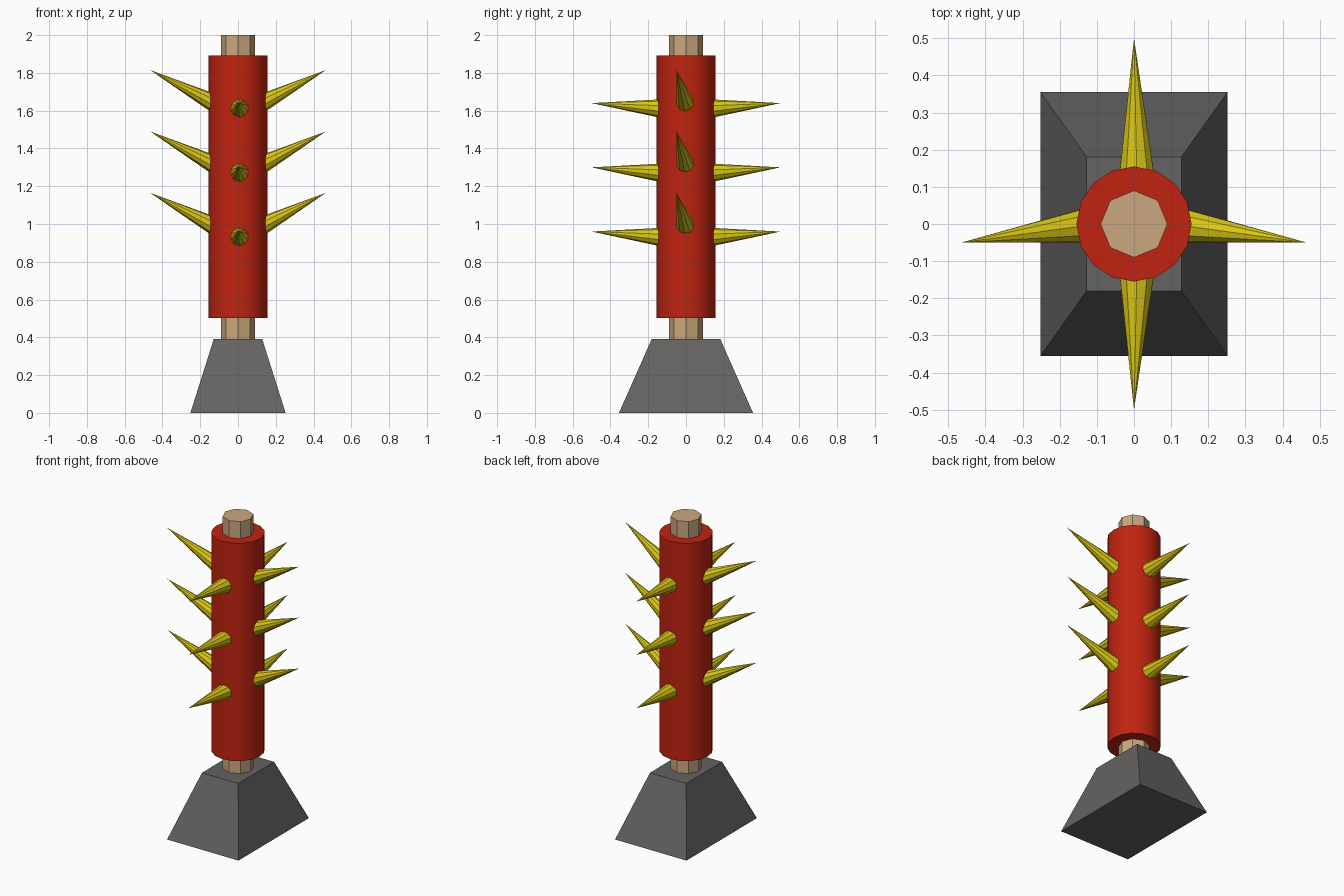
import bpy
import bmesh
import math
from mathutils import Vector, Matrix

if "Cube" in bpy.data.objects:
    bpy.data.objects.remove(bpy.data.objects["Cube"])


def material(name, rgb):
    m = bpy.data.materials.new(name)
    m.diffuse_color = (*rgb, 1)
    m.use_nodes = True
    m.node_tree.nodes["Principled BSDF"].inputs["Base Color"].default_value = m.diffuse_color
    return m


WOOD = material("tan wood", (0.60, 0.39, 0.21))
RED = material("red paint", (0.53, 0.017, 0.005))
YELLOW = material("yellow spike", (0.70, 0.57, 0.007))
GREY = material("dark grey", (0.13, 0.125, 0.122))


def add_object(name, bm, mat):
    mesh = bpy.data.meshes.new(name)
    bmesh.ops.recalc_face_normals(bm, faces=bm.faces)
    bm.to_mesh(mesh)
    bm.free()
    mesh.materials.append(mat)
    ob = bpy.data.objects.new(name, mesh)
    bpy.context.collection.objects.link(ob)
    return ob


def column(name, radius, sides, z0, z1, mat):
    """Upright prism with a corner on the +x axis."""
    bm = bmesh.new()
    rings = [[bm.verts.new((radius * math.cos(math.tau * i / sides),
                            radius * math.sin(math.tau * i / sides), z))
              for i in range(sides)] for z in (z0, z1)]
    bm.faces.new(rings[0])
    bm.faces.new(rings[1])
    for i in range(sides):
        j = (i + 1) % sides
        bm.faces.new((rings[0][i], rings[0][j], rings[1][j], rings[1][i]))
    return add_object(name, bm, mat)


def spike(name, root, tip, radius):
    """Cone whose radius is given at the drum surface, sunk into the drum."""
    root, tip = Vector(root), Vector(tip)
    sunk = root + (root - tip) * 0.2
    axis = tip - sunk
    bm = bmesh.new()
    bmesh.ops.create_cone(
        bm, cap_ends=True, segments=10, radius1=radius * 1.2, radius2=0,
        depth=axis.length,
        matrix=Matrix.Translation((sunk + tip) / 2)
        @ axis.to_track_quat('Z', 'Y').to_matrix().to_4x4())
    bmesh.ops.remove_doubles(bm, verts=bm.verts, dist=1e-5)
    add_object(name, bm, YELLOW)


# Tapered foot
bm = bmesh.new()
bmesh.ops.create_cube(bm, size=2)
for v in bm.verts:
    top = v.co.z > 0
    v.co.x *= 0.128 if top else 0.252
    v.co.y *= 0.181 if top else 0.355
    v.co.z = 0.392 if top else 0
add_object("foot", bm, GREY)

# Wooden post and red drum
column("post", 0.09, 8, 0.35, 2.0, WOOD)
drum = column("drum", 0.155, 16, 0.503, 1.892, RED)
bpy.context.view_layer.objects.active = drum
drum.select_set(True)
bpy.ops.object.shade_smooth_by_angle(angle=math.radians(40))

# Three tiers of four spikes: level ones front and back, raised ones at the sides
for k in range(3):
    zy = 1.64 - 0.34 * k
    zx = 1.815 - 0.325 * k
    for s, side_y, side_x in ((-1, "front", "left"), (1, "back", "right")):
        spike(f"{side_y}_spike_{k + 1}", (0.007, 0.155 * s, zy - 0.027),
              (0, 0.5 * s, zy), 0.046)
        spike(f"{side_x}_spike_{k + 1}", (0.15 * s, -0.007, zx - 0.163),
              (0.465 * s, -0.05, zx), 0.045)
